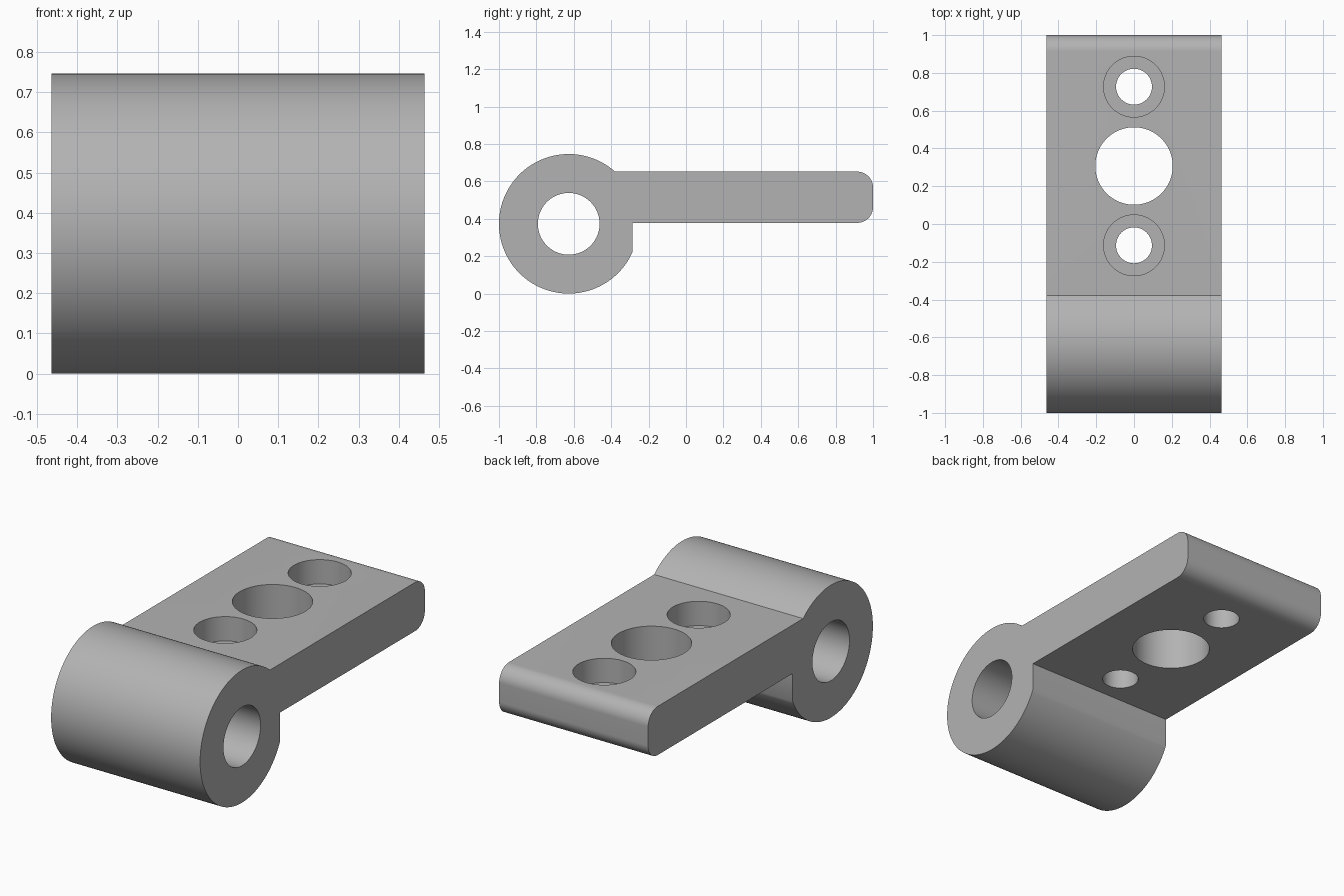
import bpy, bmesh
from math import sin, cos, pi, atan2, sqrt, radians
from mathutils import Matrix

cube = bpy.data.objects.get("Cube")
if cube:
    bpy.data.objects.remove(cube, do_unlink=True)

HALF_WIDTH = 0.464
BARREL_Y, BARREL_Z, BARREL_R = -0.627, 0.373, 0.373
PLATE_BOTTOM, PLATE_TOP = 0.378, 0.652
HEEL_Y, END_Y, FILLET = -0.287, 1.0, 0.085

grey = bpy.data.materials.new("plain grey")
grey.use_nodes = True
colour = (0.45, 0.45, 0.45, 1)
grey.diffuse_color = colour
grey.node_tree.nodes["Principled BSDF"].inputs["Base Color"].default_value = colour


def arc(cy, cz, r, start, end, steps):
    angles = [start + (end - start) * i / steps for i in range(steps + 1)]
    return [(cy + r * cos(a), cz + r * sin(a)) for a in angles]


def add_object(name, bm):
    mesh = bpy.data.meshes.new(name)
    bm.to_mesh(mesh)
    bm.free()
    obj = bpy.data.objects.new(name, mesh)
    bpy.context.collection.objects.link(obj)
    mesh.materials.append(grey)
    return obj


def cut_cylinder(body, name, radius, depth, matrix):
    bm = bmesh.new()
    bmesh.ops.create_cone(bm, cap_ends=True, segments=96, radius1=radius,
                          radius2=radius, depth=depth, matrix=matrix)
    cutter = add_object(name, bm)
    cutter.hide_render = True
    mod = body.modifiers.new(name, 'BOOLEAN')
    mod.operation, mod.solver, mod.object = 'DIFFERENCE', 'EXACT', cutter
    bpy.ops.object.modifier_apply(modifier=name)
    bpy.data.objects.remove(cutter, do_unlink=True)


# Side profile: barrel arc, square heel, then plate with rounded end
rise = PLATE_TOP - BARREL_Z
top_angle = atan2(rise, sqrt(BARREL_R ** 2 - rise ** 2))
reach = HEEL_Y - BARREL_Y
heel_angle = 2 * pi - atan2(sqrt(BARREL_R ** 2 - reach ** 2), reach)
profile = arc(BARREL_Y, BARREL_Z, BARREL_R, top_angle, heel_angle, 110)
profile.append((HEEL_Y, PLATE_BOTTOM))
profile += arc(END_Y - FILLET, PLATE_BOTTOM + FILLET, FILLET, -pi / 2, 0, 20)
profile += arc(END_Y - FILLET, PLATE_TOP - FILLET, FILLET, 0, pi / 2, 20)

# Hinge leaf body, extruded across its width
bm = bmesh.new()
face = bm.faces.new([bm.verts.new((-HALF_WIDTH, y, z)) for y, z in profile])
side = bmesh.ops.extrude_face_region(bm, geom=[face])["geom"]
bmesh.ops.translate(bm, vec=(2 * HALF_WIDTH, 0, 0),
                    verts=[v for v in side if isinstance(v, bmesh.types.BMVert)])
bmesh.ops.recalc_face_normals(bm, faces=bm.faces)
body = add_object("hinge_leaf", bm)
bpy.ops.object.select_all(action='DESELECT')
body.select_set(True)
bpy.context.view_layer.objects.active = body

# Pin bore through the barrel
cut_cylinder(body, "pin_bore", 0.165, 2,
             Matrix.Translation((0, BARREL_Y, BARREL_Z)) @ Matrix.Rotation(pi / 2, 4, 'Y'))

# Large centre hole, and two screw holes counterbored to half the plate depth
middle = (PLATE_BOTTOM + PLATE_TOP) / 2
cut_cylinder(body, "centre_hole", 0.205, 1, Matrix.Translation((0, 0.307, middle)))
for label, y in (("front", -0.113), ("back", 0.727)):
    cut_cylinder(body, label + "_screw_hole", 0.095, 1, Matrix.Translation((0, y, middle)))
    cut_cylinder(body, label + "_counterbore", 0.161, 0.5, Matrix.Translation((0, y, middle + 0.25)))

bpy.ops.object.shade_smooth_by_angle(angle=radians(30))
